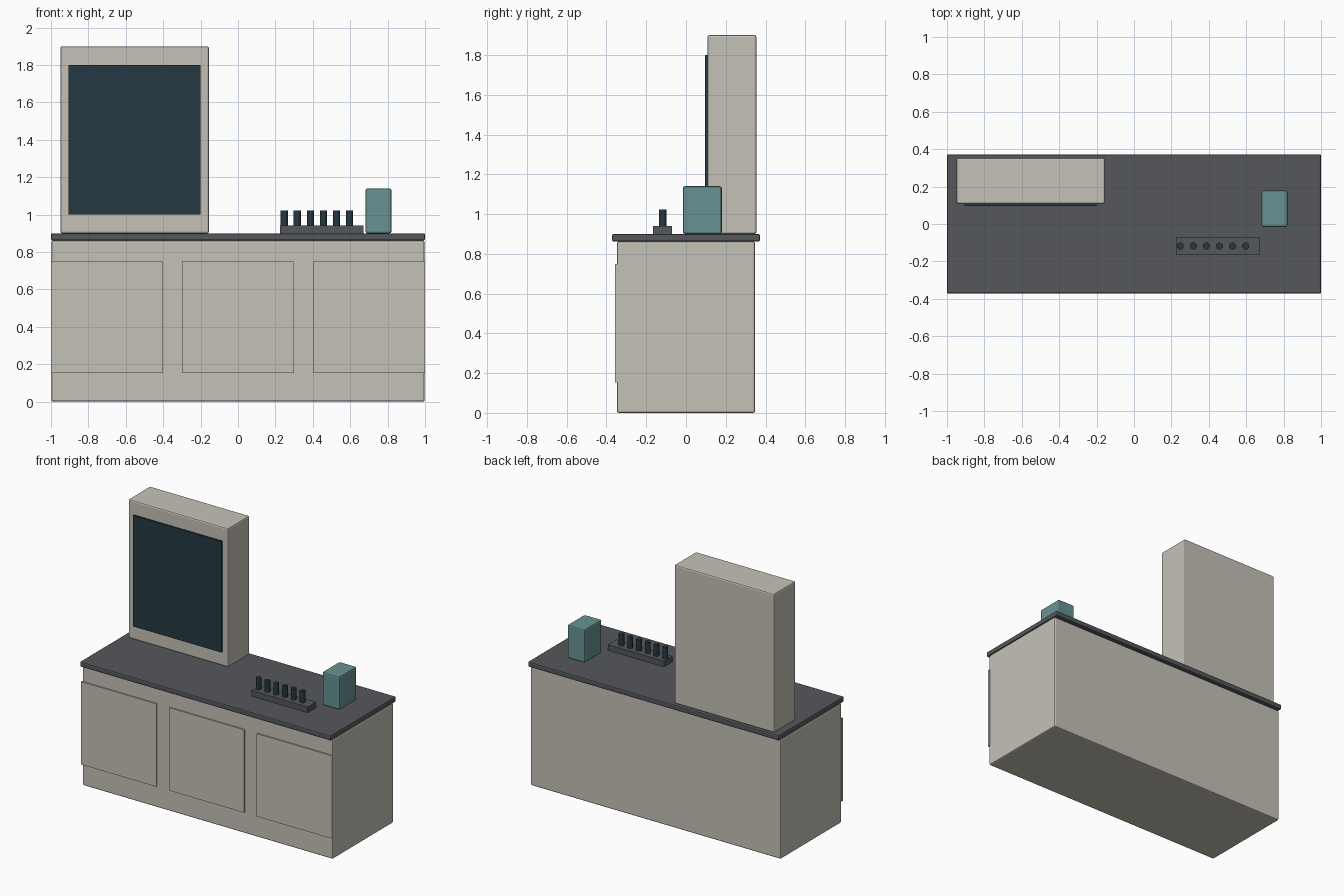
import bpy, bmesh

if "Cube" in bpy.data.objects:
    bpy.data.objects.remove(bpy.data.objects["Cube"])


def material(name, rgb):
    m = bpy.data.materials.new(name)
    m.diffuse_color = (*rgb, 1)
    m.use_nodes = True
    m.node_tree.nodes["Principled BSDF"].inputs["Base Color"].default_value = m.diffuse_color
    return m


BEIGE = material("beige_paint", (0.56, 0.54, 0.47))
SLATE = material("slate", (0.09, 0.095, 0.105))
SCREEN = material("dark_glass", (0.018, 0.04, 0.055))
TEAL = material("teal", (0.14, 0.29, 0.29))


def finish(name, bm, mat):
    mesh = bpy.data.meshes.new(name)
    bm.to_mesh(mesh)
    bm.free()
    mesh.materials.append(mat)
    ob = bpy.data.objects.new(name, mesh)
    bpy.context.collection.objects.link(ob)
    return ob


def box(name, x, y, z, mat, bevel=0.0):
    """Box from (min, max) ranges with optional edge bevel."""
    bm = bmesh.new()
    bmesh.ops.create_cube(bm, size=1)
    for v in bm.verts:
        v.co = [lo + (c + 0.5) * (hi - lo) for c, (lo, hi) in zip(v.co, (x, y, z))]
    ob = finish(name, bm, mat)
    if bevel:
        mod = ob.modifiers.new("Bevel", "BEVEL")
        mod.width = bevel
        mod.segments = 2
    return ob


def cylinder(name, x, y, z, r, mat):
    bm = bmesh.new()
    bmesh.ops.create_cone(bm, cap_ends=True, segments=16, radius1=r, radius2=r, depth=z[1] - z[0])
    bmesh.ops.translate(bm, vec=(x, y, (z[0] + z[1]) / 2), verts=bm.verts)
    ob = finish(name, bm, mat)
    bpy.context.view_layer.objects.active = ob
    ob.select_set(True)
    bpy.ops.object.shade_smooth_by_angle()
    ob.select_set(False)


# Cabinet and worktop
box("cabinet", (-0.998, 0.998), (-0.348, 0.348), (0, 0.862), BEIGE, 0.01)
box("worktop", (-1, 1), (-0.372, 0.372), (0.862, 0.9), SLATE, 0.008)

# Three front door panels
for i, x in enumerate((-0.7, 0, 0.7)):
    box(f"door_panel_{i + 1}", (x - 0.3, x + 0.3), (-0.358, -0.343), (0.153, 0.75), BEIGE)

# Display tower with screen
box("display_tower", (-0.95, -0.155), (0.108, 0.354), (0.9, 1.9), BEIGE, 0.01)
box("screen", (-0.905, -0.2), (0.096, 0.112), (1.0, 1.8), SCREEN)

# Rack holding six vials
box("vial_rack", (0.225, 0.672), (-0.166, -0.07), (0.9, 0.941), SLATE)
for i in range(6):
    cylinder(f"vial_{i + 1}", 0.247 + 0.07 * i, -0.118, (0.935, 1.022), 0.019, SCREEN)

# Small teal dispenser
box("dispenser", (0.682, 0.82), (-0.016, 0.18), (0.9, 1.14), TEAL, 0.01)
